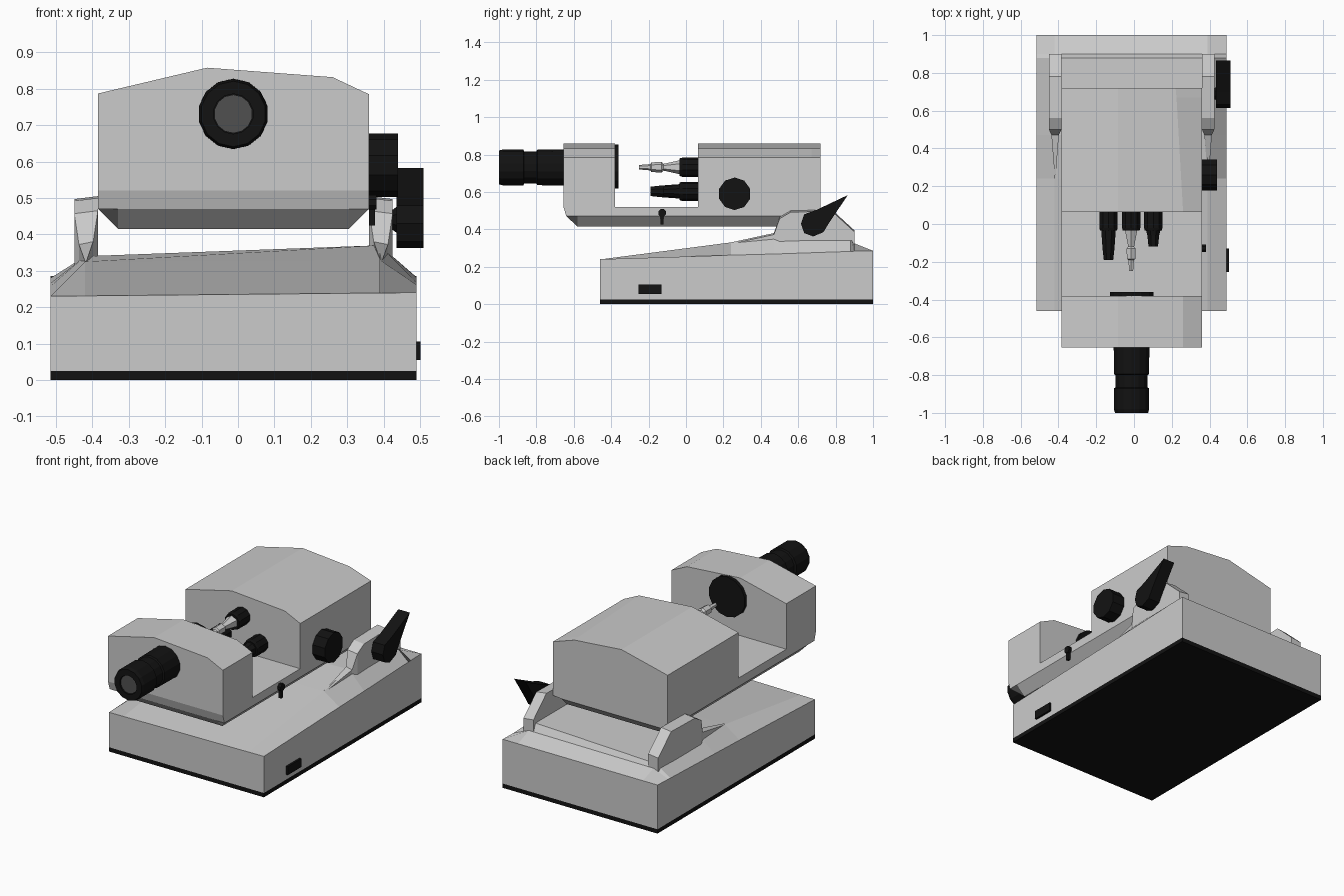
import bpy, bmesh, math

if "Cube" in bpy.data.objects:
    bpy.data.objects.remove(bpy.data.objects["Cube"])

black = bpy.data.materials.new("black_plastic")
black.diffuse_color = (0.006, 0.006, 0.006, 1)
black.use_nodes = True
black.node_tree.nodes["Principled BSDF"].inputs["Base Color"].default_value = black.diffuse_color
glass = bpy.data.materials.new("lens_grey")
glass.diffuse_color = (0.08, 0.08, 0.08, 1)
glass.use_nodes = True
glass.node_tree.nodes["Principled BSDF"].inputs["Base Color"].default_value = glass.diffuse_color


def loft(name, sections, mat=None):
    """Join matching closed rings of points and cap both ends."""
    bm = bmesh.new()
    rings = [[bm.verts.new(p) for p in s] for s in sections]
    n = len(rings[0])
    for a, b in zip(rings, rings[1:]):
        for i in range(n):
            j = (i + 1) % n
            bm.faces.new((a[i], a[j], b[j], b[i]))
    bm.faces.new(rings[0])
    bm.faces.new(rings[-1])
    bmesh.ops.remove_doubles(bm, verts=bm.verts, dist=1e-5)
    bmesh.ops.recalc_face_normals(bm, faces=bm.faces)
    mesh = bpy.data.meshes.new(name)
    bm.to_mesh(mesh)
    bm.free()
    obj = bpy.data.objects.new(name, mesh)
    bpy.context.collection.objects.link(obj)
    if mat:
        mesh.materials.append(mat)
    return obj


def turned(name, axis, centre, profile, sides=12, mat=black):
    """Turned part: profile is (position, radius) along the x or y axis."""
    u, z = centre
    rings = []
    for t, r in profile:
        ring = []
        for i in range(sides):
            a = 2 * math.pi * (i + 0.5) / sides
            c, h = u + r * math.cos(a), z + r * math.sin(a)
            ring.append((c, t, h) if axis == 'y' else (t, c, h))
        rings.append(ring)
    return loft(name, rings, mat)


def box(name, x0, x1, y0, y1, z0, z1, mat=None):
    return loft(name, [[(x0, y, z0), (x1, y, z0), (x1, y, z1), (x0, y, z1)]
                       for y in (y0, y1)], mat)


# Base: rubber foot plate, wedge body and side button
XL, XR = -0.515, 0.49
box("foot_plate", XL, XR, -0.46, 1.0, 0, 0.025, black)
base = []
for y, edge_l, edge_r, ridge_l, ridge_r in (
        (-0.46, 0.23, 0.24, 0.231, 0.239), (0.24, 0.258, 0.262, 0.325, 0.33),
        (0.47, 0.266, 0.268, 0.34, 0.37), (0.88, 0.28, 0.282, 0.34, 0.37),
        (0.90, 0.281, 0.283, 0.32, 0.325), (1.0, 0.285, 0.285, 0.285, 0.285)):
    base.append([(XL, y, 0.025), (XL, y, edge_l), (-0.42, y, ridge_l),
                 (0.39, y, ridge_r), (XR, y, edge_r), (XR, y, 0.025)])
loft("base_body", base)
box("side_button", 0.485, 0.502, -0.255, -0.13, 0.055, 0.105, black)

# Yoke arms: pointed spur at the front rising to a raised block
for side, inner, outer in (("left", -0.385, -0.45), ("right", 0.36, 0.425)):
    mid = (inner + outer) / 2
    arm = []
    for y, top, w in ((0.24, 0.33, 0.05), (0.47, 0.38, 0.6), (0.50, 0.465, 1),
                      (0.56, 0.50, 1), (0.78, 0.505, 1), (0.90, 0.395, 1)):
        a, b = mid + (inner - mid) * w, mid + (outer - mid) * w
        arm.append([(a, y, 0.26), (b, y, 0.26), (b, y, top - 0.008), (a, y, top)])
    loft(side + "_yoke_arm", arm)

# Head: U-shaped body, one loft with steps where the gap begins and ends
ROOF = (0.787, 0.858, 0.832, 0.785)
FLOOR = (0.52,) * 4
head = []
for y, top, side_z, bottom, crease in (
        (-0.655, ROOF, 0.52, 0.52, 0.26), (-0.64, ROOF, 0.47, 0.47, 0.26),
        (-0.58, ROOF, 0.47, 0.415, 0.26), (-0.38, ROOF, 0.47, 0.415, 0.26),
        (-0.38, FLOOR, 0.47, 0.415, 0.26), (0.063, FLOOR, 0.47, 0.415, 0.26),
        (0.063, ROOF, 0.47, 0.415, 0.26), (0.67, ROOF, 0.47, 0.415, 0.225),
        (0.72, ROOF, 0.47, 0.465, 0.22)):
    head.append([(-0.385, y, top[0]), (-0.085, y, top[1]), (crease, y, top[2]),
                 (0.36, y, top[3]), (0.36, y, side_z), (0.305, y, bottom),
                 (-0.33, y, bottom), (-0.385, y, side_z)])
loft("head_body", head)

# Eyepiece, its lens, and the disc on the inner wall
EYE = (-0.013, 0.731)
turned("eyepiece", 'y', EYE,
       [(-0.985, 0.055), (-1.0, 0.055), (-1.0, 0.09), (-0.98, 0.096), (-0.87, 0.096),
        (-0.865, 0.086), (-0.80, 0.086), (-0.795, 0.095), (-0.64, 0.097)], 14)
turned("eyepiece_lens", 'y', EYE, [(-0.993, 0.053), (-0.98, 0.053)], 14, glass)
turned("inner_disc", 'y', (-0.013, 0.735), [(-0.385, 0.118), (-0.361, 0.118)], 14)

# Objectives on the rear block
for name, x, z, tip in (("upper", -0.015, 0.732, None), ("left", -0.135, 0.603, -0.19),
                        ("right", 0.102, 0.603, -0.12)):
    turned(name + "_objective_collar", 'y', (x, z),
           [(-0.035, 0.047), (-0.02, 0.051), (0.07, 0.051)], 10)
    if tip is None:
        turned("objective_needle", 'y', (x, z),
               [(-0.25, 0.012), (-0.19, 0.017), (-0.185, 0.026),
                (-0.13, 0.028), (-0.12, 0.018), (-0.03, 0.038)], 6, None)
    else:
        turned(name + "_objective_barrel", 'y', (x, z),
               [(tip, 0.027), (tip + 0.06, 0.034), (-0.03, 0.042)], 8)

# Focus knob and small dial with its hanging stalk
turned("focus_knob", 'x', (0.26, 0.59), [(0.355, 0.087), (0.44, 0.087)], 10)
turned("small_dial", 'x', (-0.128, 0.488), [(0.355, 0.022), (0.38, 0.022)], 8)
box("dial_stalk", 0.36, 0.376, -0.137, -0.12, 0.425, 0.48, black)

# Tilt lever: hub plus a rounded plate drawn out to a horn
turned("lever_hub", 'x', (0.69, 0.44), [(0.385, 0.043), (0.42, 0.026), (0.45, 0.05)], 8)
horn = [(0.865, 0.583), (0.765, 0.435), (0.735, 0.385), (0.68, 0.362),
        (0.632, 0.38), (0.615, 0.43), (0.632, 0.48), (0.70, 0.505)]
loft("tilt_lever", [[(x, y, z) for y, z in horn] for x in (0.435, 0.51)], black)
